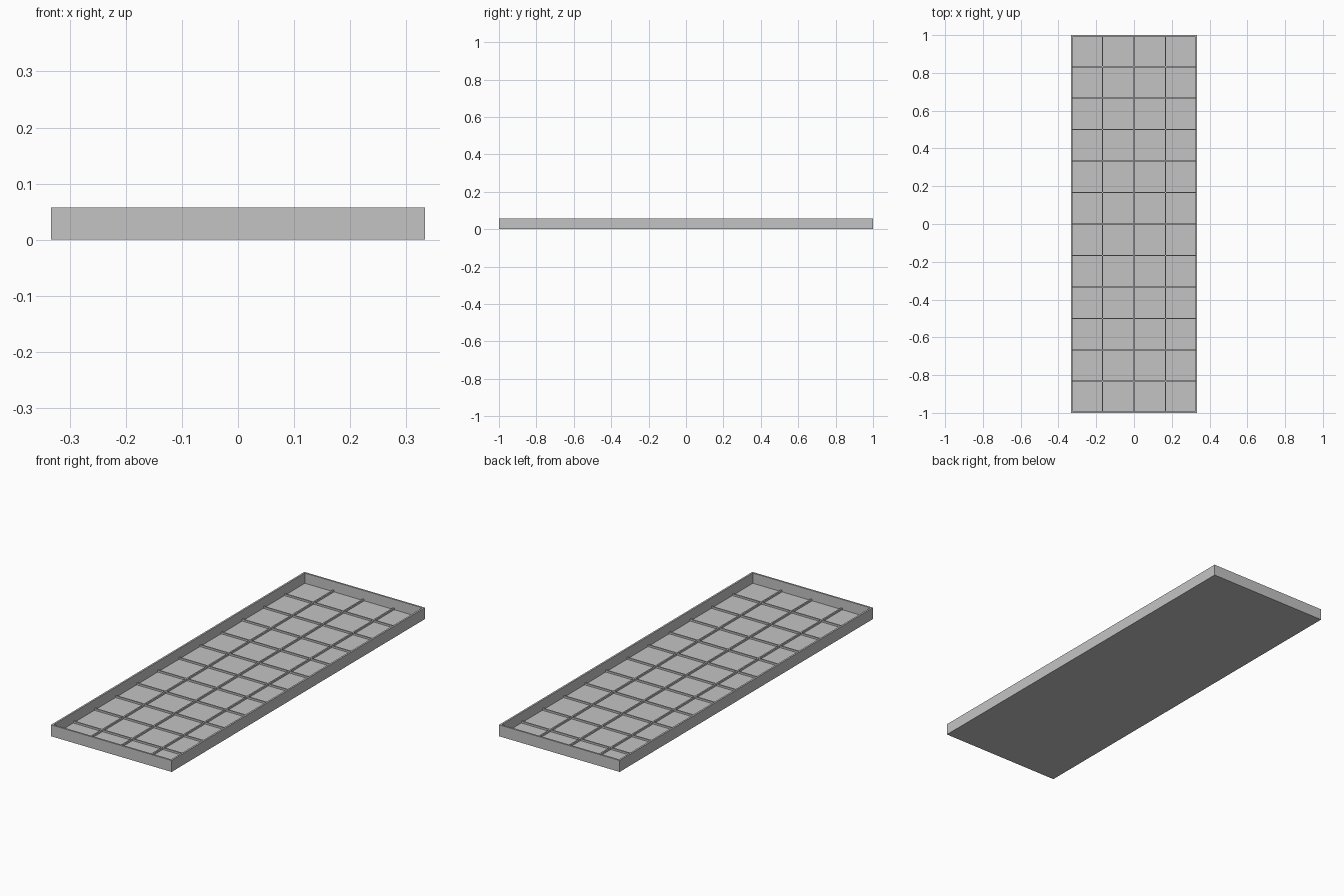
import bpy

cube = bpy.data.objects.get("Cube")
if cube:
    bpy.data.objects.remove(cube, do_unlink=True)

# Overall dimensions
WIDTH, LENGTH, HEIGHT = 0.667, 2.0, 0.057
WALL = 0.009
FLOOR = 0.006
RIB_WIDTH, RIB_TOP = 0.007, 0.015
COLUMNS, ROWS = 4, 12

grey = bpy.data.materials.new("plain_grey")
grey.use_nodes = True
colour = (0.55, 0.55, 0.55, 1)
grey.diffuse_color = colour
grey.node_tree.nodes["Principled BSDF"].inputs["Base Color"].default_value = colour


def box(name, x, y, z_low, z_high, size_x, size_y):
    """Axis-aligned box centred on x, y and spanning z_low to z_high."""
    bpy.ops.mesh.primitive_cube_add(size=1, location=(x, y, (z_low + z_high) / 2))
    ob = bpy.context.object
    ob.name = name
    ob.scale = (size_x, size_y, z_high - z_low)
    bpy.ops.object.transform_apply(location=False, rotation=False, scale=True)
    ob.data.materials.append(grey)
    return ob


inner_x, inner_y = WIDTH - 2 * WALL, LENGTH - 2 * WALL

# Base plate between the walls
box("base_plate", 0, 0, 0, FLOOR, inner_x, inner_y)

# Raised rim
for side, label in ((1, "left"), (-1, "right")):
    box(label + "_wall", side * (WIDTH - WALL) / 2, 0, 0, HEIGHT, WALL, LENGTH)
for side, label in ((1, "back"), (-1, "front")):
    box(label + "_wall", 0, side * (LENGTH - WALL) / 2, 0, HEIGHT, inner_x, WALL)

# Low ribs dividing the floor into square cells
for i in range(1, COLUMNS):
    x = WIDTH * (i / COLUMNS - 0.5)
    box(f"long_rib_{i}", x, 0, FLOOR, RIB_TOP, RIB_WIDTH, inner_y)
for j in range(1, ROWS):
    y = LENGTH * (j / ROWS - 0.5)
    box(f"cross_rib_{j}", 0, y, FLOOR, RIB_TOP, inner_x, RIB_WIDTH)
